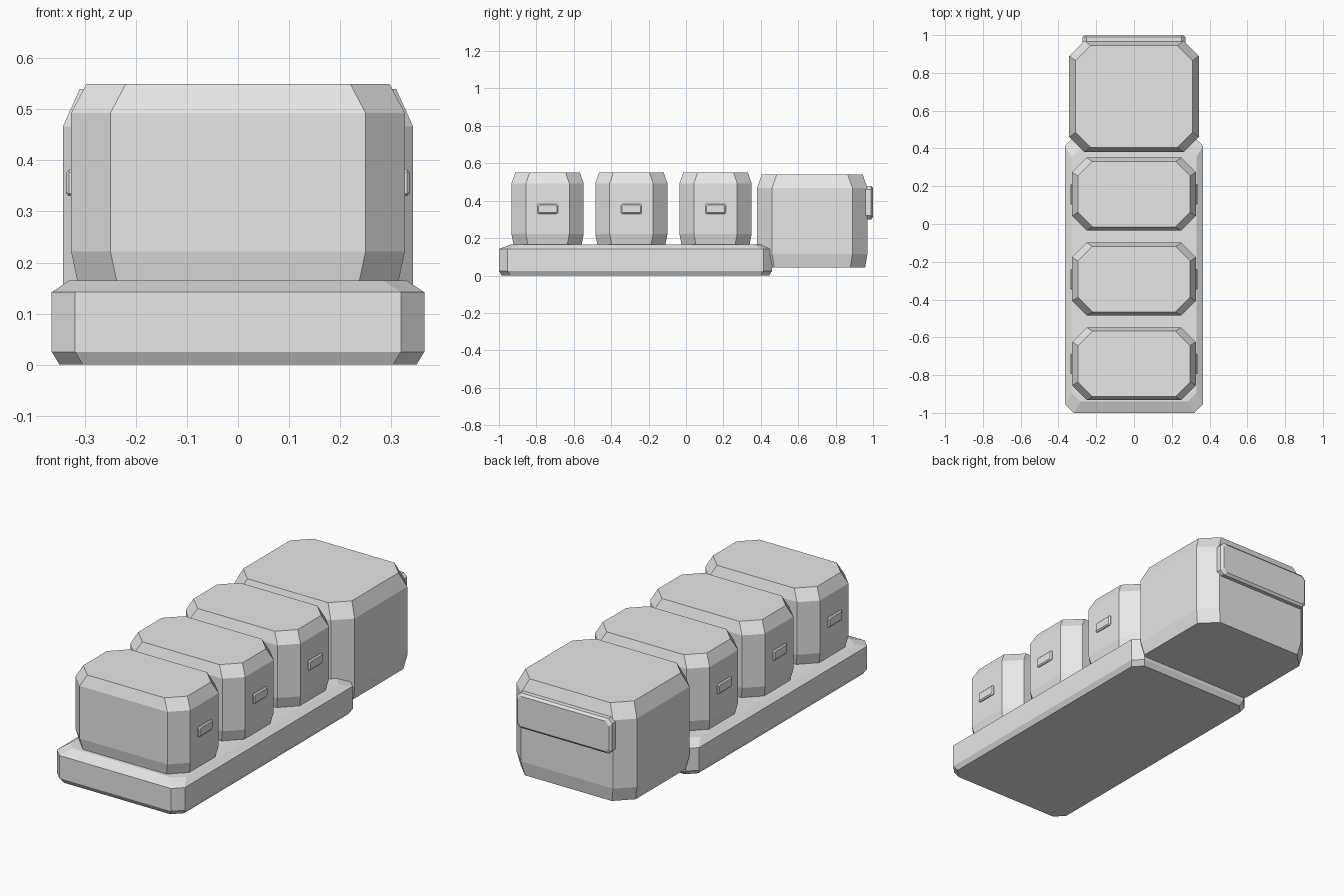
import bpy
import bmesh
from mathutils import Matrix, Vector

default = bpy.data.objects.get("Cube")
if default:
    bpy.data.objects.remove(default, do_unlink=True)

grey = bpy.data.materials.new("plain_grey")
grey.use_nodes = True
colour = (0.8, 0.8, 0.8, 1)
grey.diffuse_color = colour
grey.node_tree.nodes["Principled BSDF"].inputs["Base Color"].default_value = colour


def octagon(hx, hy, cut):
    """Rectangle with its corners cut off, counter-clockwise."""
    return [(hx, -hy + cut), (hx, hy - cut), (hx - cut, hy), (-hx + cut, hy),
            (-hx, hy - cut), (-hx, -hy + cut), (-hx + cut, -hy), (hx - cut, -hy)]


def block(name, hx, hy, cut, levels, place):
    """Loft of octagons; each level is (height, inset x, inset y)."""
    bm = bmesh.new()
    rings = [[bm.verts.new((x, y, z)) for x, y in octagon(hx - ix, hy - iy, cut)]
             for z, ix, iy in levels]
    for low, high in zip(rings, rings[1:]):
        for i in range(8):
            j = (i + 1) % 8
            bm.faces.new((low[i], low[j], high[j], high[i]))
    bm.faces.new(rings[0][::-1])
    bm.faces.new(rings[-1])
    bm.transform(place)
    bmesh.ops.recalc_face_normals(bm, faces=bm.faces)
    mesh = bpy.data.meshes.new(name)
    bm.to_mesh(mesh)
    bm.free()
    mesh.materials.append(grey)
    obj = bpy.data.objects.new(name, mesh)
    bpy.context.collection.objects.link(obj)
    return obj


def at(x, y, z=0):
    return Matrix.Translation(Vector((x, y, z)))


# Low bed
block("bed", 0.365, 0.73, 0.046,
      [(0, 0.015, 0.015), (0.025, 0, 0), (0.142, 0, 0), (0.165, 0.035, 0.06)],
      at(0, -0.27))

# Three crates with a small handle on each side
handle_levels = [(-0.02, 0, 0), (0.006, 0, 0), (0.012, 0.006, 0.006)]
for number, y in enumerate((-0.74, -0.292, 0.158), 1):
    block(f"crate_{number}", 0.327, 0.193, 0.077,
          [(0.16, 0.013, 0.012), (0.222, 0, 0), (0.493, 0, 0), (0.55, 0.03, 0.02)],
          at(0, y))
    for side, sign in (("left", 1), ("right", -1)):
        outward = Matrix(((0, 0, sign, 0), (1, 0, 0, 0), (0, 1, 0, 0), (0, 0, 0, 1)))
        block(f"{side}_handle_{number}", 0.055, 0.026, 0.005, handle_levels,
              at(sign * 0.325, y, 0.356) @ outward)

# Large rear box
block("rear_box", 0.343, 0.295, 0.08,
      [(0.043, 0.015, 0.012), (0.115, 0, 0), (0.467, 0, 0), (0.54, 0.033, 0.025)],
      at(0, 0.675))

# Raised panel on the back of the rear box
backward = Matrix(((1, 0, 0, 0), (0, 0, 1, 0), (0, 1, 0, 0), (0, 0, 0, 1)))
block("rear_panel", 0.272, 0.09, 0.02,
      [(-0.03, 0, 0), (0.02, 0, 0), (0.03, 0.012, 0.012)],
      at(0, 0.97, 0.39) @ backward)
